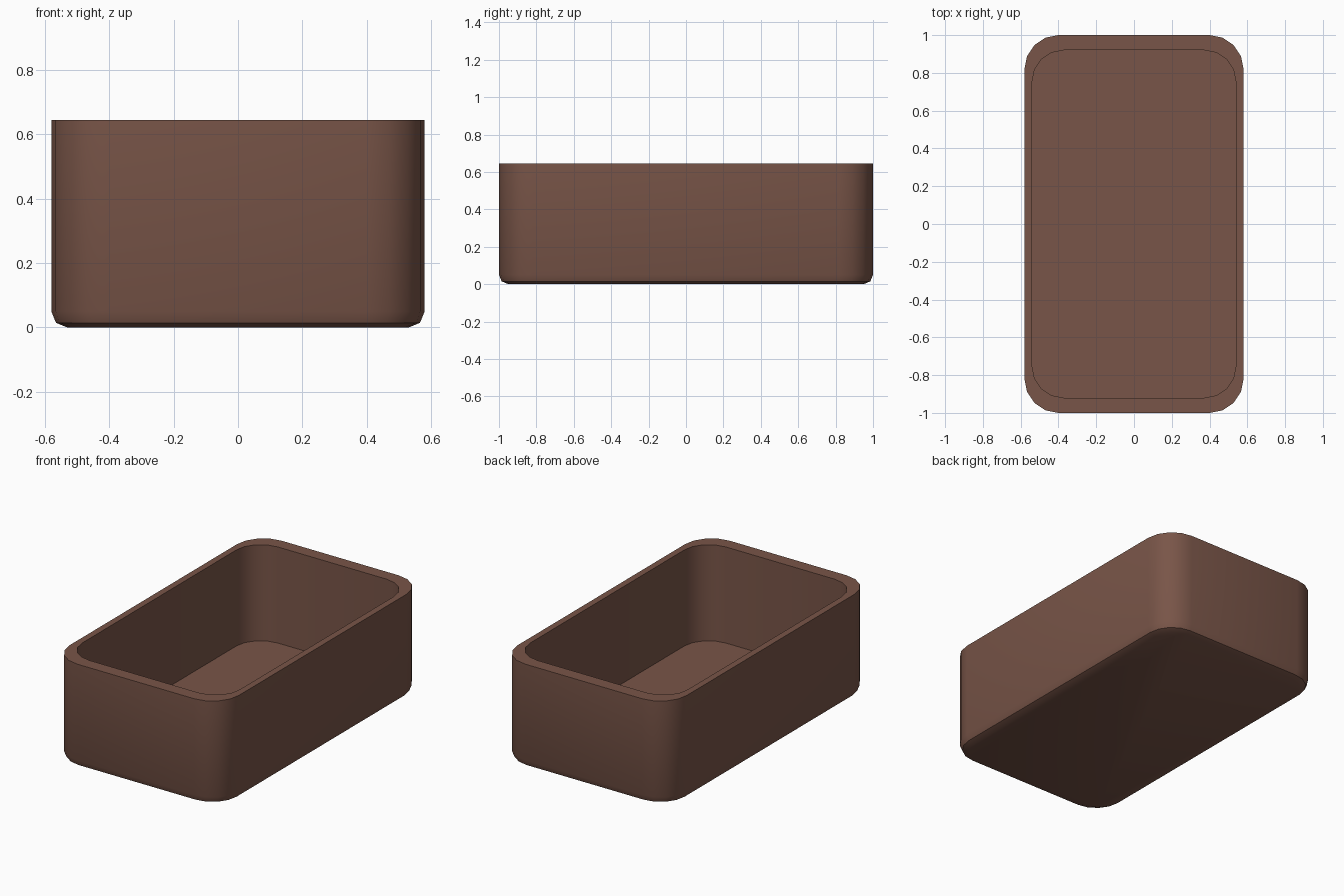
import bpy, bmesh, math

if "Cube" in bpy.data.objects:
    bpy.data.objects.remove(bpy.data.objects["Cube"])

HX, HY, H, R = 0.58, 1.0, 0.645, 0.18   # half sizes, height, corner radius
FLOOR, BEVEL, SEG = 0.05, 0.05, 4


def ring(bm, z, inset=0.0, sx=1.0, sy=1.0):
    """Rounded-rectangle loop of vertices at height z."""
    verts, r = [], R - inset
    for q, (cx, cy) in enumerate([(1, 1), (-1, 1), (-1, -1), (1, -1)]):
        for i in range(SEG + 1):
            a = math.pi / 2 * (q + i / SEG)
            verts.append(bm.verts.new(((cx * (HX - R) + r * math.cos(a)) * sx,
                                       (cy * (HY - R) + r * math.sin(a)) * sy, z)))
    return verts


bm = bmesh.new()
rings = []
# rounded bottom edge
for i in range(3):
    a = math.pi / 4 * i
    rings.append(ring(bm, BEVEL * (1 - math.cos(a)), BEVEL * (1 - math.sin(a))))
# outer wall, rim, inner wall
rings.append(ring(bm, H))
rings.append(ring(bm, H, sx=0.93, sy=0.92))
rings.append(ring(bm, FLOOR, sx=0.93, sy=0.92))

for lo, hi in zip(rings, rings[1:]):
    n = len(lo)
    for i in range(n):
        j = (i + 1) % n
        bm.faces.new((lo[i], lo[j], hi[j], hi[i]))
# underside and inside floor
bm.faces.new(rings[0][::-1])
bm.faces.new(rings[-1])
bmesh.ops.recalc_face_normals(bm, faces=bm.faces)

mesh = bpy.data.meshes.new("open_box")
bm.to_mesh(mesh)
bm.free()
box = bpy.data.objects.new("open_box", mesh)
bpy.context.collection.objects.link(box)

# brown material
mat = bpy.data.materials.new("brown")
mat.diffuse_color = (0.191, 0.091, 0.065, 1)
mat.use_nodes = True
mat.node_tree.nodes["Principled BSDF"].inputs["Base Color"].default_value = mat.diffuse_color
mesh.materials.append(mat)

bpy.context.view_layer.objects.active = box
box.select_set(True)
bpy.ops.object.shade_smooth_by_angle(angle=math.radians(30))
